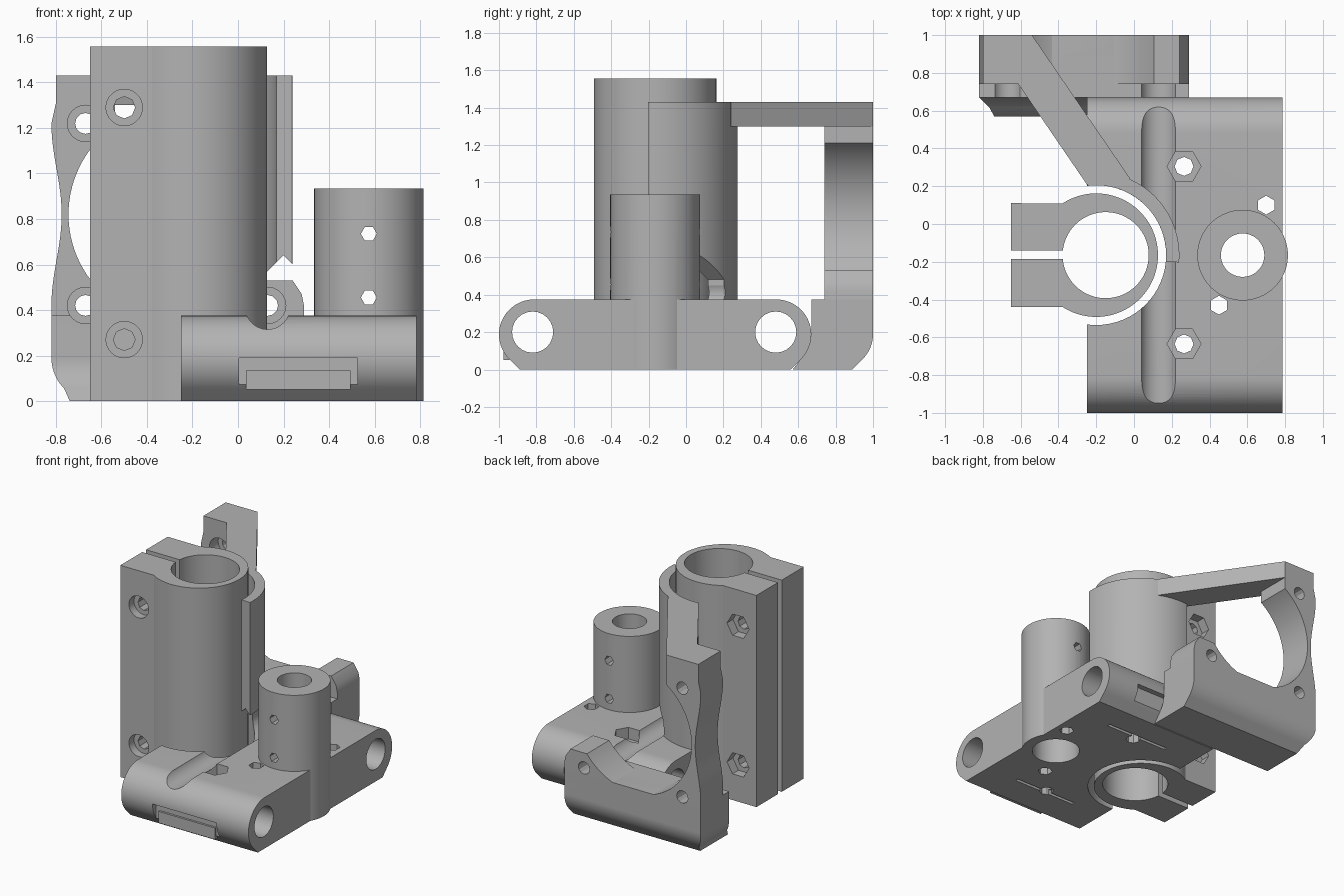
import bpy, bmesh
from math import cos, sin, radians, pi
from mathutils import Vector

cube = bpy.data.objects.get("Cube")
if cube:
    bpy.data.objects.remove(cube)

grey = bpy.data.materials.new("plain grey")
grey.use_nodes = True
grey.diffuse_color = (0.45, 0.45, 0.45, 1)
grey.node_tree.nodes["Principled BSDF"].inputs["Base Color"].default_value = (0.45, 0.45, 0.45, 1)


def arc(cx, cy, r, a0, a1, n=24):
    steps = [radians(a0 + (a1 - a0) * i / n) for i in range(n + 1)]
    return [(cx + r * cos(a), cy + r * sin(a)) for a in steps]


def prism(name, pts, axis, lo, hi):
    """Extrude a 2D outline along an axis."""
    place = {"x": lambda p, d: (d, p[0], p[1]),
             "y": lambda p, d: (p[0], d, p[1]),
             "z": lambda p, d: (p[0], p[1], d)}[axis]
    bm = bmesh.new()
    face = bm.faces.new([bm.verts.new(place(p, lo)) for p in pts])
    out = bmesh.ops.extrude_face_region(bm, geom=[face])
    move = Vector(place((0, 0), hi - lo))
    bmesh.ops.translate(bm, vec=move, verts=[v for v in out["geom"] if isinstance(v, bmesh.types.BMVert)])
    bmesh.ops.recalc_face_normals(bm, faces=bm.faces)
    me = bpy.data.meshes.new(name)
    bm.to_mesh(me)
    bm.free()
    me.materials.append(grey)
    ob = bpy.data.objects.new(name, me)
    bpy.context.collection.objects.link(ob)
    return ob


def rod(axis, c, r, lo, hi, sides=48, name="cutter"):
    pts = [(c[0] + r * cos(2 * pi * i / sides), c[1] + r * sin(2 * pi * i / sides)) for i in range(sides)]
    return prism(name, pts, axis, lo, hi)


def slab(x0, x1, y0, y1, z0, z1, name="cutter"):
    return prism(name, [(x0, y0), (x1, y0), (x1, y1), (x0, y1)], "z", z0, z1)


def combine(target, others, operation="DIFFERENCE"):
    """Apply booleans, then discard the helper solids."""
    for other in others:
        mod = target.modifiers.new("cut", "BOOLEAN")
        mod.operation = operation
        mod.solver = "EXACT"
        mod.object = other
        deps = bpy.context.evaluated_depsgraph_get()
        me = bpy.data.meshes.new_from_object(target.evaluated_get(deps))
        target.modifiers.clear()
        target.data = me
        bpy.data.objects.remove(other)
    return target


CX, CY = -0.2, -0.165      # clamp axis
TX = 0.575                 # post axis
TOP = 0.375                # carriage height
ROD_Z = 0.19


def groove():
    return rod("y", (0.13, 0.4125), 0.0975, -1.1, 0.74)


# Split clamp with two ears
clamp = prism("split_clamp", arc(CX, CY, 0.327, 123, -123, 64) + [(-0.65, -0.44), (-0.65, 0.11)], "z", 0, 1.557)
cuts = [rod("z", (-0.15, CY), 0.228, -1, 2, 64), slab(-1, -0.3, -0.185, -0.14, -1, 2)]
for z in (0.27, 1.29):
    cuts += [rod("y", (-0.5, z), 0.048, -1, 1, 8),
             rod("y", (-0.5, z), 0.08, -1, -0.38, 32),
             rod("y", (-0.5, z), 0.09, 0.04, 1, 6)]
combine(clamp, cuts)

# Carriage block with two teardrop rod housings
outline = (arc(-0.81, ROD_Z, ROD_Z, 90, 225) + [(-0.89, 0), (0.56, 0)]
           + arc(0.48, ROD_Z, ROD_Z, -45, 90))
block = prism("carriage_block", [(y, z * TOP / 0.38) for y, z in outline], "x", -0.25, 0.785)
combine(block, [rod("z", (TX, CY), 0.24, 0, 0.935, 64)], "UNION")
cuts = [rod("z", (CX, CY), 0.37, -1, 1, 64), groove(),
        rod("z", (TX, CY), 0.165, -1, 0.75), rod("z", (TX, CY), 0.115, 0.5, 2)]
cuts += [rod("x", (y, 0.2), 0.11, -1, 1, 24) for y in (-0.82, 0.48)]
cuts += [rod("y", (TX, z), 0.035, -1, 1, 6) for z in (0.455, 0.735)]
for y in (0.305, -0.635):   # nut pockets
    cuts += [rod("z", (0.265, y), 0.09, 0.29, 1, 6), rod("z", (0.265, y), 0.05, -1, 1, 8)]
for x, y in ((0.7, 0.1), (0.45, -0.43)):
    cuts.append(prism("cutter", [(x + 0.05 * sin(i * pi / 3), y + 0.05 * cos(i * pi / 3)) for i in range(6)], "z", -1, 1))
# Slots under both rod housings
for y0, y1 in ((-1.1, -0.96), (0.63, 0.8)):
    cuts.append(slab(0.005, 0.525, y0, y1, -1, 0.19))
for y in (-0.65, 0.35):
    cuts.append(slab(0.005, 0.525, y - 0.012, y + 0.012, -1, 0.04))
combine(block, cuts)
slab(0.035, 0.495, -0.975, -0.945, 0.05, 0.135, "slot_tongue")

# Curved guard around the clamp, open above the cable groove
guard = prism("curved_guard", arc(CX, CY, 0.44, -5, 97, 40) + arc(CX, CY, 0.37, 97, -5, 40), "z", 0.2, 1.43)
tear = [(0.04, 0.36), (0.04, 0.48), (0.2, 0.64), (0.3, 0.54), (0.3, 0.36)]
combine(guard, [prism("cutter", tear, "y", -1, 1), groove()])

# Diagonal arm from guard to fan frame
prism("diagonal_arm", [(-0.25, 0.21), (-0.02, 0.24), (-0.54, 1), (-0.79, 1)], "z", 1.3, 1.43)

# Fan frame foot, hollowed to clear the rear rod housing
foot_outline = (arc(0.48, ROD_Z, ROD_Z, -45, 0) + [(0.67, TOP), (1, TOP)]
                + arc(0.81, ROD_Z, ROD_Z, 0, -45) + [(0.89, 0), (0.57, 0)])
foot = prism("fan_foot", foot_outline, "x", -0.82, 0.29)
screws = [(-0.67, 1.22), (-0.67, 0.42), (0.13, 0.42)]


def screw_cuts():
    out = []
    for s in screws:
        out += [rod("y", s, 0.046, 0, 2, 12), rod("y", s, 0.08, 0.6, 0.84, 32)]
    return out


corner = arc(-0.63, ROD_Z, ROD_Z, 180, 225, 12) + [(-0.74, 0), (-0.74, -0.1), (-0.9, -0.1), (-0.9, ROD_Z)]
combine(foot, [prism("cutter", corner, "y", 0, 2), groove()] + screw_cuts())

# Fan frame upright with a scalloped side and a large round opening
side = [(-0.82 + 0.0225 * (1 - cos(2 * pi * i / 24)), 1.22 - 0.8 * i / 24) for i in range(25)]
frame_outline = ([(-0.54, 1.43), (-0.8, 1.43), (-0.8, 1.31)] + side
                 + [(-0.82, 0.25), (0.29, 0.25), (0.29, 0.42), (0.28, 0.47), (0.24, 0.53), (-0.54, 0.53)])
frame = prism("fan_frame", frame_outline, "y", 0.74, 1)
combine(frame, [rod("y", (-0.27, 0.82), 0.475, 0, 2, 96)] + screw_cuts())

# Smooth the round surfaces, keep the edges crisp
for ob in bpy.context.scene.objects:
    ob.select_set(ob.type == "MESH")
bpy.context.view_layer.objects.active = block
bpy.ops.object.shade_smooth_by_angle(angle=radians(25))
